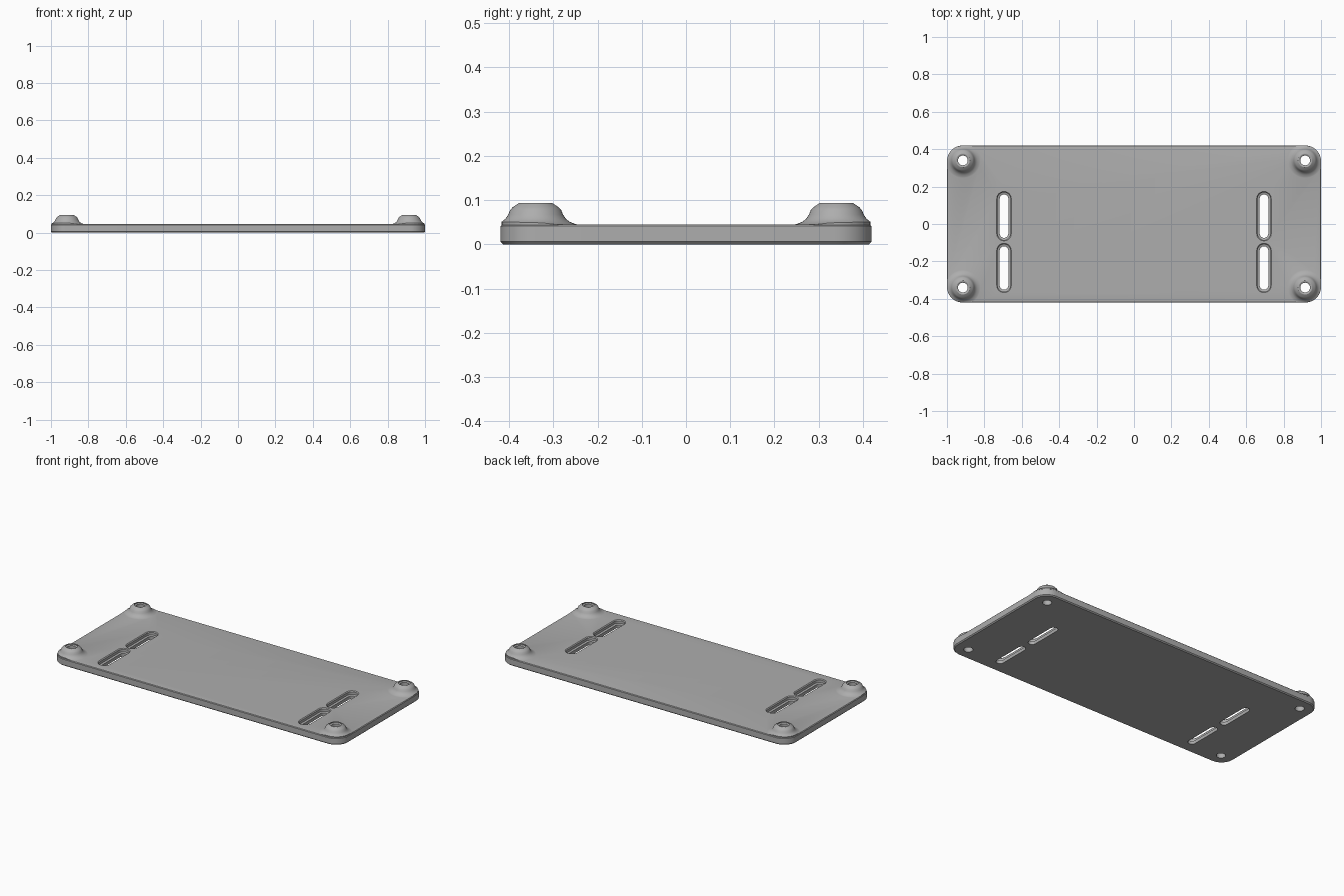
import bpy, bmesh, math
from mathutils import Vector

if "Cube" in bpy.data.objects:
    bpy.data.objects.remove(bpy.data.objects["Cube"], do_unlink=True)

HALF_X, HALF_Y, CORNER, TOP = 1.0, 0.42, 0.085, 0.045

grey = bpy.data.materials.new("plain grey")
grey.use_nodes = True
grey.diffuse_color = (0.42, 0.42, 0.42, 1)
grey.node_tree.nodes["Principled BSDF"].inputs["Base Color"].default_value = grey.diffuse_color


def rounded(hx, hy, r, steps=10):
    """Counter-clockwise outline of a rounded rectangle."""
    pts = []
    for q, (sx, sy) in enumerate([(1, 1), (-1, 1), (-1, -1), (1, -1)]):
        for i in range(steps + 1):
            a = (q + i / steps) * math.pi / 2
            pts.append((sx * (hx - r) + r * math.cos(a), sy * (hy - r) + r * math.sin(a)))
    return pts


def loft(name, rings, centre=(0, 0)):
    """Closed solid through a stack of (outline, z) rings."""
    bm = bmesh.new()
    loops = [[bm.verts.new((x + centre[0], y + centre[1], z)) for x, y in pts] for pts, z in rings]
    n = len(loops[0])
    for low, high in zip(loops, loops[1:]):
        for i in range(n):
            j = (i + 1) % n
            bm.faces.new((low[i], low[j], high[j], high[i]))
    bm.faces.new(loops[0][::-1])
    bm.faces.new(loops[-1])
    bmesh.ops.remove_doubles(bm, verts=bm.verts, dist=1e-5)
    bmesh.ops.recalc_face_normals(bm, faces=bm.faces)
    mesh = bpy.data.meshes.new(name)
    bm.to_mesh(mesh)
    bm.free()
    ob = bpy.data.objects.new(name, mesh)
    bpy.context.collection.objects.link(ob)
    mesh.materials.append(grey)
    return ob


def circle(r, n=48):
    return [(r * math.cos(math.tau * i / n), r * math.sin(math.tau * i / n)) for i in range(n)]


def combine(ob, other, operation):
    """Apply a boolean and discard the second solid."""
    mod = ob.modifiers.new("cut", "BOOLEAN")
    mod.object, mod.operation, mod.solver = other, operation, "EXACT"
    bpy.context.view_layer.objects.active = ob
    bpy.ops.object.modifier_apply(modifier=mod.name)
    bpy.data.objects.remove(other, do_unlink=True)


def plate_ring(inset, z):
    return rounded(HALF_X - inset, HALF_Y - inset, CORNER - inset), z


# Base plate with chamfered rims
plate = loft("base_plate", [plate_ring(0.006, 0), plate_ring(0, 0.006),
                            plate_ring(0, TOP - 0.004), plate_ring(0.004, TOP)])

# Corner bosses: flared foot, rounded shoulder, trimmed to the plate outline
boss_profile = [(0.06, 0.02), (0.098, 0.044), (0.088, 0.0465), (0.077, 0.051), (0.068, 0.058),
                (0.062, 0.067), (0.058, 0.077), (0.052, 0.084), (0.037, 0.094)]
corners = [(sx * 0.915, sy * 0.34) for sx in (-1, 1) for sy in (-1, 1)]
for c in corners:
    boss = loft("corner_boss", [(circle(r), z) for r, z in boss_profile], c)
    combine(boss, loft("trim", [plate_ring(0.003, -0.1), plate_ring(0.003, 0.2)]), "INTERSECT")
    combine(plate, boss, "UNION")

# Screw holes with a countersunk mouth
for c in corners:
    rings = [(0.026, -0.1), (0.026, 0.084), (0.034, 0.088), (0.034, 0.2)]
    combine(plate, loft("hole", [(circle(r), z) for r, z in rings], c), "DIFFERENCE")

# Strap slots: narrow through-cut below a wider stepped recess
for x in (-0.695, 0.695):
    for y in (0.042, -0.235):
        rings = [(0.023, -0.1), (0.023, 0.02), (0.034, 0.024), (0.034, 0.04),
                 (0.039, TOP), (0.039, 0.2)]
        cutter = loft("slot", [(rounded(r, r + 0.093, r, 8), z) for r, z in rings], (x, y))
        combine(plate, cutter, "DIFFERENCE")

plate.name = "mounting_plate"
plate.select_set(True)
bpy.context.view_layer.objects.active = plate
bpy.ops.object.shade_smooth_by_angle(angle=math.radians(30))
